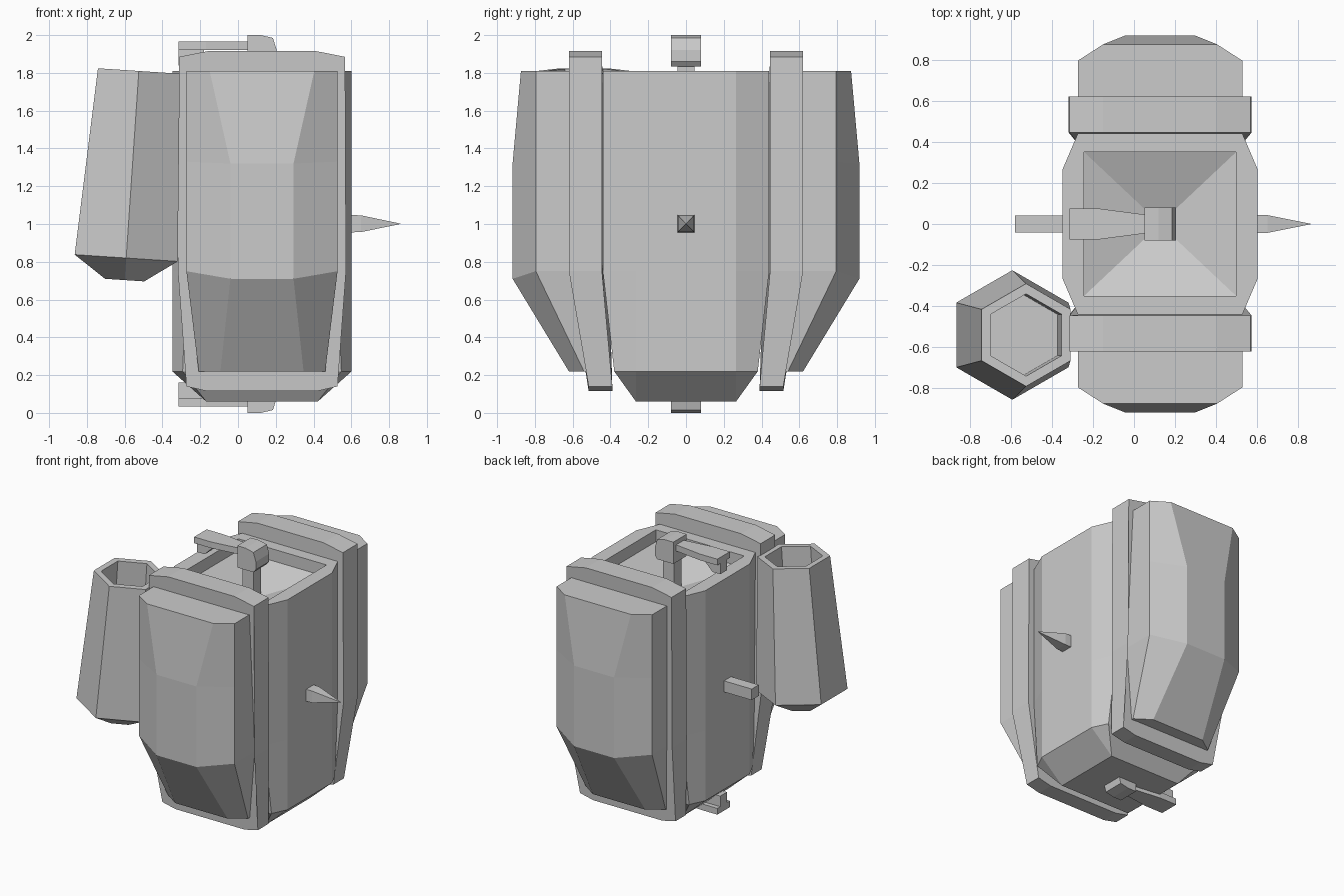
import bpy, bmesh
from math import sin, cos, pi
from mathutils import Vector

if "Cube" in bpy.data.objects:
    bpy.data.objects.remove(bpy.data.objects["Cube"])

XC = 0.127  # centre line of the main pack


def loft(name, rings, mirror=None, origin=(0, 0, 0)):
    """Skin equal-length rings of points, cap both ends, optionally mirror on an axis."""
    bm = bmesh.new()
    o = Vector(origin)
    loops = [[bm.verts.new(Vector(p) - o) for p in ring] for ring in rings]
    n = len(loops[0])
    for a, b in zip(loops, loops[1:]):
        for i in range(n):
            j = (i + 1) % n
            bm.faces.new((a[i], a[j], b[j], b[i]))
    bm.faces.new(loops[0][::-1])
    bm.faces.new(loops[-1])
    bmesh.ops.remove_doubles(bm, verts=bm.verts, dist=1e-4)
    bmesh.ops.recalc_face_normals(bm, faces=bm.faces)
    me = bpy.data.meshes.new(name)
    bm.to_mesh(me)
    bm.free()
    ob = bpy.data.objects.new(name, me)
    ob.location = origin
    bpy.context.collection.objects.link(ob)
    if mirror is not None:
        m = ob.modifiers.new("Mirror", 'MIRROR')
        m.use_axis = [i == mirror for i in range(3)]
        m.use_mirror_merge = False
    return ob


def octagon(hx, hy, cx, cy, z):
    pts = [(hx, -cy), (hx, cy), (cx, hy), (-cx, hy), (-hx, cy), (-hx, -cy), (-cx, -hy), (cx, -hy)]
    return [(XC + x, y, z) for x, y in pts]


def rect(hx, hy, z):
    return octagon(hx, hy, hx, hy, z)


# Central body with tapered base and a recessed hopper on top
loft("body", [
    rect(0.295, 0.265, 0.06),
    octagon(0.475, 0.38, 0.42, 0.265, 0.22),
    octagon(0.475, 0.44, 0.40, 0.265, 0.75),
    octagon(0.475, 0.44, 0.40, 0.265, 1.81),
    rect(0.37, 0.35, 1.81),
    rect(0.37, 0.35, 1.72),
    rect(0.03, 0.03, 1.60),
])


# Front and back pods with chamfered outer faces
def pod_ring(y_in, hx, y_mid, z_mid, cx, y_out, z_out):
    return [(XC - hx, y_in, z_mid), (XC + hx, y_in, z_mid), (XC + hx, y_mid, z_mid),
            (XC + cx, y_out, z_out), (XC - cx, y_out, z_out), (XC - hx, y_mid, z_mid)]


loft("pod", [
    pod_ring(0.42, 0.335, 0.54, 0.22, 0.22, 0.62, 0.22),
    pod_ring(0.46, 0.40, 0.795, 0.75, 0.167, 0.918, 0.71),
    pod_ring(0.46, 0.40, 0.795, 1.33, 0.167, 0.918, 1.32),
    pod_ring(0.46, 0.40, 0.795, 1.81, 0.277, 0.874, 1.81),
], mirror=1)


# Straps between the body and pods, each an outline skinned from inner to outer side
strap = [(0.29, 0.115), (0.40, 0.14), (0.445, 0.75), (0.44, 1.885), (0.277, 1.917)]
outline = strap + [(-x, z) for x, z in reversed(strap)]


def strap_ring(y_top, y_low):
    def y(z):
        return y_top if z > 0.7 else y_low
    return [(XC + x, y(z), z) for x, z in outline]


loft("strap", [strap_ring(0.445, 0.39), strap_ring(0.62, 0.515)], mirror=1)


# Leaning hexagonal holder with a hollow mouth
TILT = 0.066


def hexagon(x, z, r):
    return [(x + r * sin(i * pi / 3), -0.54 + r * cos(i * pi / 3),
             z - TILT * r * sin(i * pi / 3)) for i in range(6)]


loft("side_holder", [
    hexagon(-0.60, 0.703, 0.12),
    hexagon(-0.592, 0.82, 0.315),
    hexagon(-0.525, 1.81, 0.25),
    hexagon(-0.525, 1.81, 0.20),
    hexagon(-0.545, 1.51, 0.20),
])


# Latches above and below, mirrored about the mid height
def x_prism(name, sections, **kw):
    """Rectangular bar along x: sections are (x, half width, z low, z high)."""
    return loft(name, [[(x, -w, a), (x, w, a), (x, w, b), (x, -w, b)]
                       for x, w, a, b in sections], **kw)


mid = dict(mirror=2, origin=(0, 0, 1))
x_prism("latch_post", [(0.07, 0.045, 1.58, 1.86), (0.16, 0.045, 1.58, 1.86)], **mid)
x_prism("latch_head", [(0.05, 0.08, 1.835, 2.0), (0.12, 0.08, 1.835, 2.0),
                       (0.185, 0.08, 1.835, 1.985), (0.205, 0.08, 1.86, 1.92)], **mid)
x_prism("latch_arm", [(-0.315, 0.075, 1.92, 1.967), (-0.17, 0.075, 1.92, 1.967),
                      (0.06, 0.045, 1.92, 1.967)], **mid)
x_prism("latch_claw", [(-0.315, 0.04, 1.84, 1.93), (-0.25, 0.04, 1.84, 1.93),
                       (-0.18, 0.04, 1.91, 1.93)], **mid)

# Side peg and pointed spike
x_prism("side_peg", [(-0.58, 0.042, 0.958, 1.042), (-0.30, 0.042, 0.958, 1.042)])
x_prism("side_spike", [(0.55, 0.045, 0.955, 1.048), (0.65, 0.043, 0.957, 1.046),
                       (0.86, 0.001, 1.0, 1.002)])
